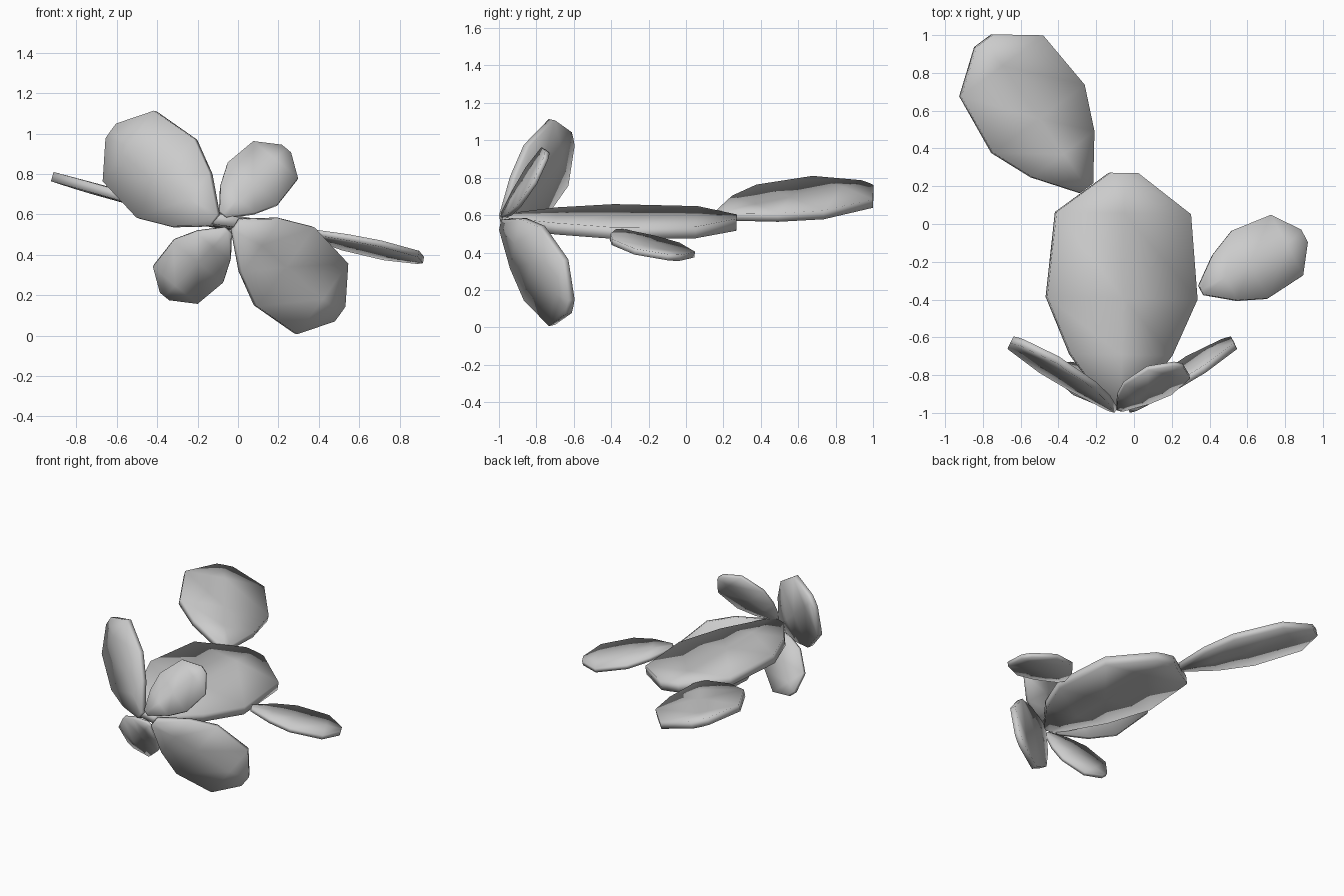
import bpy, bmesh
from mathutils import Vector

if "Cube" in bpy.data.objects:
    bpy.data.objects.remove(bpy.data.objects["Cube"])

# pad profile per unit length: position, half width, half thickness at middle, half thickness at rim
RINGS = [(0.0, 0.045, 0.022, 0.021),
         (0.23, 0.218, 0.028, 0.025),
         (0.47, 0.322, 0.030, 0.025),
         (0.83, 0.288, 0.030, 0.025),
         (1.0, 0.060, 0.028, 0.026)]


def pad(name, base, tip, side):
    """Thin pad from base to tip, widening along side, with a centre line and a rim."""
    base, tip, side = Vector(base), Vector(tip), Vector(side)
    axis = tip - base
    length = axis.length
    axis.normalize()
    side = (side - axis * side.dot(axis)).normalized()
    normal = axis.cross(side)
    bm = bmesh.new()
    loops = []
    for t, w, h, rim in RINGS:
        section = [(-w, rim), (0, h), (w, rim), (w, -rim), (0, -h), (-w, -rim)]
        loops.append([bm.verts.new(base + length * (axis * t + side * u + normal * v))
                      for u, v in section])
    n = len(loops[0])
    for a, b in zip(loops, loops[1:]):
        for i in range(n):
            j = (i + 1) % n
            bm.faces.new((a[i], a[j], b[j], b[i]))
    bm.faces.new(loops[0])
    bm.faces.new(loops[-1])
    bmesh.ops.recalc_face_normals(bm, faces=bm.faces)
    mesh = bpy.data.meshes.new(name)
    bm.to_mesh(mesh)
    bm.free()
    for p in mesh.polygons:
        p.use_smooth = True
    ob = bpy.data.objects.new(name, mesh)
    bpy.context.collection.objects.link(ob)
    return ob


# large central pad
pad("main_pad", (-0.075, -0.98, 0.572), (-0.055, 0.27, 0.56), (1, 0, -0.155))

# pads growing from the edges of the main pad
pad("back_left_pad", (-0.255, 0.19, 0.60), (-0.795, 0.97, 0.75), (0.222, 0.16, -0.064))
pad("right_pad", (0.355, -0.35, 0.512), (0.90, -0.065, 0.373), (0.09, -0.18, 0.01))

# two opposed pairs at the front, turned half way round the long axis
CX, CZ = -0.062, 0.56
for name, base, tip, side in [
        ("large_front_pad", (-0.115, -0.98, 0.57), (-0.62, -0.62, 1.01), (0.147, -0.047, 0.175)),
        ("small_front_pad", (-0.075, -0.98, 0.60), (0.237, -0.745, 0.92), (-0.117, 0.02, 0.09))]:
    pad(name + "_upper", base, tip, side)
    turn = lambda p: (2 * CX - p[0], p[1], 2 * CZ - p[2])
    pad(name + "_lower", turn(base), turn(tip), (-side[0], side[1], -side[2]))
